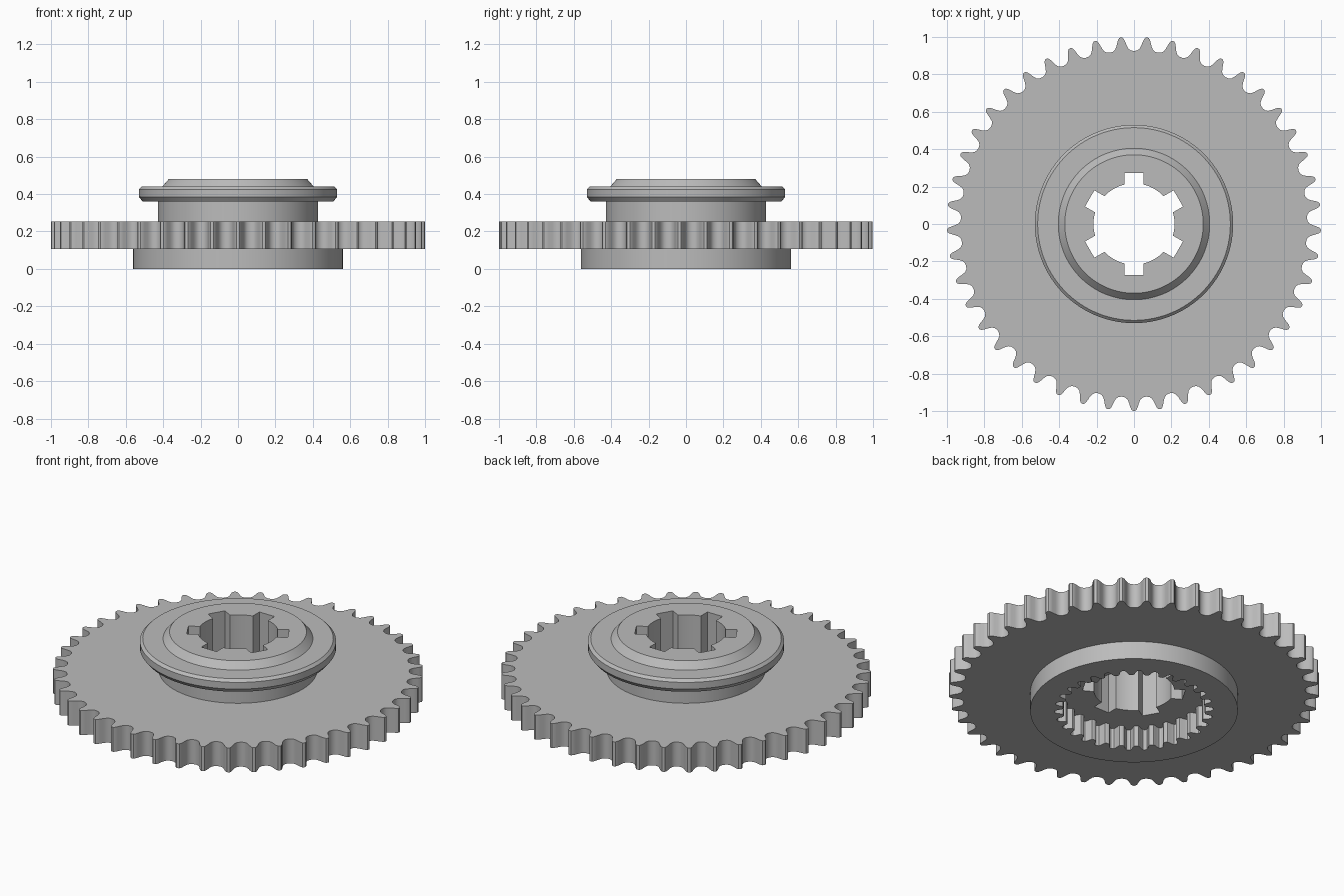
import bpy, bmesh
from math import sin, cos, pi, radians, asin

cube = bpy.data.objects.get("Cube")
if cube:
    bpy.data.objects.remove(cube)

# One plain steel colour
steel = bpy.data.materials.new("steel grey")
steel.use_nodes = True
STEEL = (0.5, 0.5, 0.5, 1)
steel.diffuse_color = STEEL
steel.node_tree.nodes["Principled BSDF"].inputs["Base Color"].default_value = STEEL


def add_object(name, bm):
    bmesh.ops.recalc_face_normals(bm, faces=bm.faces)
    mesh = bpy.data.meshes.new(name)
    bm.to_mesh(mesh)
    bm.free()
    mesh.materials.append(steel)
    obj = bpy.data.objects.new(name, mesh)
    bpy.context.collection.objects.link(obj)
    return obj


def loft(name, rings):
    """Closed solid skinned over rings of equal point count, capped at both ends."""
    bm = bmesh.new()
    loops = [[bm.verts.new(p) for p in ring] for ring in rings]
    for low, high in zip(loops, loops[1:]):
        for i in range(len(low)):
            j = (i + 1) % len(low)
            bm.faces.new((low[i], low[j], high[j], high[i]))
    bm.faces.new(loops[0][::-1])
    bm.faces.new(loops[-1])
    return add_object(name, bm)


def prism(name, outline, z0, z1):
    """Extrude an outline of (radius, angle) points."""
    return loft(name, [[(r * cos(a), r * sin(a), z) for r, a in outline]
                       for z in (z0, z1)])


def turned(name, profile, sides=128):
    """Solid of revolution from (radius, height) points."""
    steps = [2 * pi * i / sides for i in range(sides)]
    return loft(name, [[(r * cos(a), r * sin(a), z) for a in steps]
                       for r, z in profile])


def toothed(count, half_tooth, start):
    """Repeat a mirrored half tooth, given as (fraction of half pitch, radius)."""
    tooth = [(-f, r) for f, r in half_tooth[:0:-1]] + half_tooth[:-1]
    return [(r, start + (2 * k + f) * pi / count)
            for k in range(count) for f, r in tooth]


# Toothed chain plate
tooth = [(0, 1), (0.12, 0.998), (0.22, 0.99), (0.31, 0.975), (0.41, 0.955),
         (0.54, 0.938), (0.74, 0.928), (1, 0.925)]
sprocket = prism("sprocket", toothed(45, tooth, -pi / 2), 0.107, 0.253)

# Hub: lower boss, neck, chamfered collar and conical nose
hub = turned("hub", [(0.561, 0), (0.561, 0.18), (0.428, 0.18), (0.428, 0.36),
                     (0.51, 0.36), (0.53, 0.385), (0.53, 0.425), (0.515, 0.44),
                     (0.405, 0.44), (0.37, 0.48)])

# Six-slot bore through the whole hub
bore_r, slot_r, slot_half = 0.217, 0.278, 0.05
inner, outer = asin(slot_half / bore_r), asin(slot_half / slot_r)
bore_outline = []
for k in range(6):
    mid = pi / 2 + k * pi / 3
    bore_outline += [(bore_r, mid - inner), (slot_r, mid - outer),
                     (slot_r, mid + outer), (bore_r, mid + inner)]
    gap = pi / 3 - 2 * inner
    bore_outline += [(bore_r, mid + inner + gap * i / 8) for i in range(1, 8)]
bore = prism("bore_cutter", bore_outline, -0.2, 0.7)

# Internally toothed recess in the underside
recess_tooth = [(0, 0.43), (0.25, 0.427), (0.42, 0.415), (0.55, 0.397),
                (0.7, 0.386), (1, 0.383)]
recess = prism("recess_cutter", toothed(30, recess_tooth, -pi / 2), -0.2, 0.125)

# Join the hub and cut the openings
for tool, operation in ((hub, 'UNION'), (recess, 'DIFFERENCE'), (bore, 'DIFFERENCE')):
    mod = sprocket.modifiers.new(tool.name, 'BOOLEAN')
    mod.operation = operation
    mod.solver = 'EXACT'
    mod.object = tool

bpy.context.view_layer.update()
graph = bpy.context.evaluated_depsgraph_get()
sprocket.modifiers.update() if hasattr(sprocket.modifiers, "update") else None
finished = bpy.data.meshes.new_from_object(sprocket.evaluated_get(graph))
sprocket.modifiers.clear()
sprocket.data = finished
for tool in (hub, recess, bore):
    bpy.data.objects.remove(tool)

bpy.ops.object.select_all(action='DESELECT')
sprocket.select_set(True)
bpy.context.view_layer.objects.active = sprocket
bpy.ops.object.shade_smooth_by_angle(angle=radians(30))
